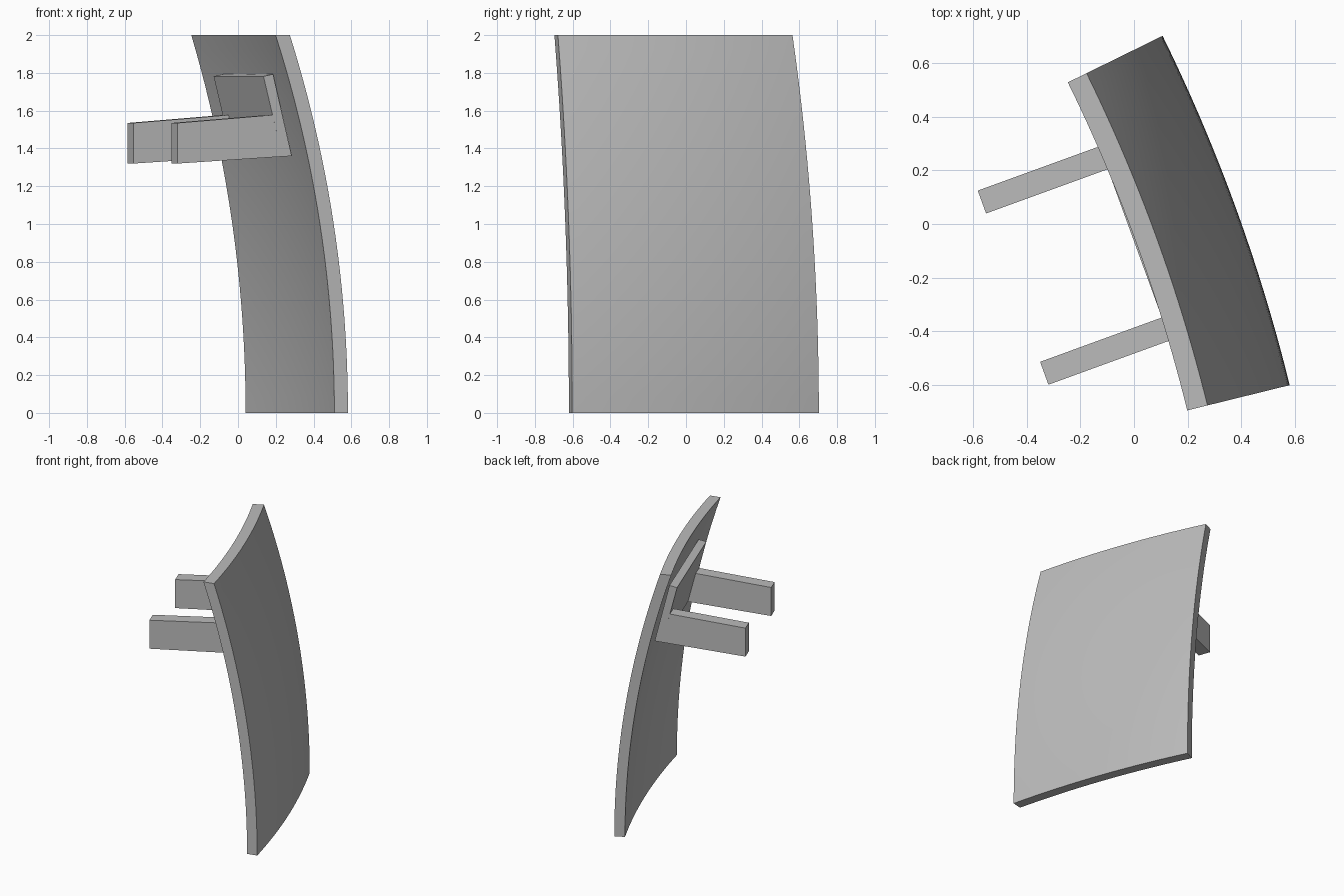
import bpy
import bmesh
import math
from mathutils import Matrix, Vector

if "Cube" in bpy.data.objects:
    bpy.data.objects.remove(bpy.data.objects["Cube"], do_unlink=True)

HEIGHT = 2.0
INNER_R, OUTER_R = 6.4, 6.474          # spherical shell radii
SPHERE = Vector((-5.704, -2.151, 0))   # shell centre
FACING = math.radians(20)              # direction the panel faces
HALF_SPAN = math.radians(6.16)
TURN = Matrix.Rotation(FACING, 4, "Z")

grey = bpy.data.materials.new("plain grey")
grey.use_nodes = True
COLOUR = (0.5, 0.5, 0.5, 1)
grey.diffuse_color = COLOUR
grey.node_tree.nodes["Principled BSDF"].inputs["Base Color"].default_value = COLOUR


def make_object(name, bm):
    bmesh.ops.recalc_face_normals(bm, faces=bm.faces)
    mesh = bpy.data.meshes.new(name)
    bm.to_mesh(mesh)
    bm.free()
    mesh.materials.append(grey)
    obj = bpy.data.objects.new(name, mesh)
    bpy.context.collection.objects.link(obj)
    return obj


def activate(obj):
    bpy.ops.object.select_all(action="DESELECT")
    obj.select_set(True)
    bpy.context.view_layer.objects.active = obj


def smooth(obj):
    activate(obj)
    bpy.ops.object.shade_smooth_by_angle(angle=math.radians(30))


def prism(name, profile, t0, t1):
    """Extrude a side profile of (outward, up) points from t0 to t1 sideways."""
    bm = bmesh.new()
    face = bm.faces.new([bm.verts.new((r, t0, z)) for r, z in profile])
    made = bmesh.ops.extrude_face_region(bm, geom=[face])["geom"]
    verts = [g for g in made if isinstance(g, bmesh.types.BMVert)]
    bmesh.ops.translate(bm, verts=verts, vec=(0, t1 - t0, 0))
    bm.transform(TURN)
    return make_object(name, bm)


def drill(obj, r, t, z, radius):
    """Cut a round hole sideways through an arm."""
    bm = bmesh.new()
    bmesh.ops.create_cone(bm, cap_ends=True, segments=40, radius1=radius,
                          radius2=radius, depth=0.3)
    bm.transform(TURN @ Matrix.Translation((r, t, z))
                 @ Matrix.Rotation(math.pi / 2, 4, "X"))
    cutter = make_object("hole_cutter", bm)
    cutter.hide_render = True
    mod = obj.modifiers.new("hole", "BOOLEAN")
    mod.operation = "DIFFERENCE"
    mod.solver = "EXACT"
    mod.object = cutter
    activate(obj)
    bpy.ops.object.modifier_apply(modifier=mod.name)
    bpy.data.objects.remove(cutter, do_unlink=True)


# Curved panel: vertical shell section spun about the sphere's upright axis
STEPS = 24
levels = [HEIGHT * i / STEPS for i in range(STEPS + 1)]
section = [(math.sqrt(INNER_R ** 2 - z * z), z) for z in levels]
section += [(math.sqrt(OUTER_R ** 2 - z * z), z) for z in reversed(levels)]
bm = bmesh.new()
ring = [bm.verts.new((r, 0, z)) for r, z in section]
edges = [bm.edges.new((ring[i - 1], ring[i])) for i in range(len(ring))]
bmesh.ops.rotate(bm, verts=ring, cent=(0, 0, 0),
                 matrix=Matrix.Rotation(FACING - HALF_SPAN, 3, "Z"))
end = bmesh.ops.spin(bm, geom=ring + edges, cent=(0, 0, 0), axis=(0, 0, 1),
                     angle=2 * HALF_SPAN, steps=STEPS)["geom_last"]
last = [g for g in end if isinstance(g, bmesh.types.BMVert)]
# Close both sides with strips between the inner and outer arcs
for side in (ring, last):
    inner = sorted(side, key=lambda v: v.co.xy.length - math.sqrt(
        ((INNER_R + OUTER_R) / 2) ** 2 - v.co.z ** 2))
    n = len(levels)
    low = sorted(inner[:n], key=lambda v: v.co.z)
    high = sorted(inner[n:], key=lambda v: v.co.z)
    for i in range(n - 1):
        bm.faces.new((low[i], low[i + 1], high[i + 1], high[i]))
bmesh.ops.translate(bm, verts=bm.verts, vec=SPHERE)
smooth(make_object("curved_panel", bm))

# Mounting plate leaning along the panel's inner face
MIDDLE, HALF_WIDTH, ARM = -0.069, 0.386, 0.091
prism("mounting_plate",
      [(0.084, 1.357), (0.137, 1.36), (0.032, 1.793), (-0.022, 1.782)],
      MIDDLE - HALF_WIDTH, MIDDLE + HALF_WIDTH)

# Two drilled arms flush with the plate's ends
for name, side in (("right_arm", -1), ("left_arm", 1)):
    outer = MIDDLE + side * HALF_WIDTH
    inner = outer - side * ARM
    arm = prism(name, [(-0.506, 1.32), (0.084, 1.357), (0.029, 1.577),
                       (-0.506, 1.535)], min(outer, inner), max(outer, inner))
    for r, z in ((-0.335, 1.443), (-0.124, 1.458)):
        drill(arm, r, (outer + inner) / 2, z, 0.056)
    smooth(arm)
